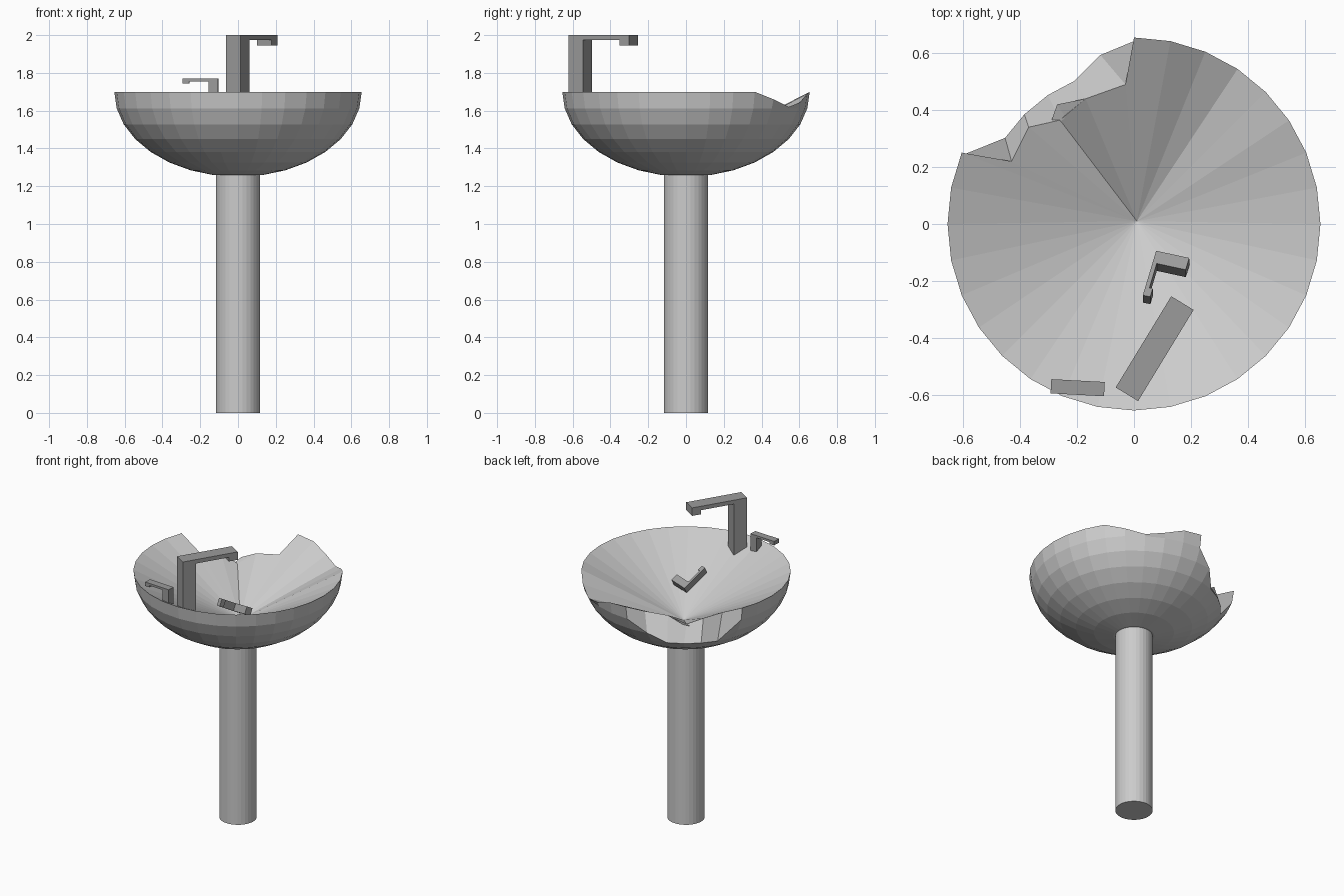
import bpy, bmesh
from math import cos, sin, radians
from mathutils import Vector, Matrix

if "Cube" in bpy.data.objects:
    bpy.data.objects.remove(bpy.data.objects["Cube"])

N = 32
STEP = radians(11.25)


def finish(name, bm, mat=None):
    bmesh.ops.remove_doubles(bm, verts=bm.verts, dist=0.0005)
    me = bpy.data.meshes.new(name)
    bm.to_mesh(me)
    bm.free()
    ob = bpy.data.objects.new(name, me)
    bpy.context.collection.objects.link(ob)
    if mat:
        me.materials.append(mat)
    return ob


metal = bpy.data.materials.new("dark_metal")
metal.diffuse_color = (0.33, 0.33, 0.33, 1)
metal.use_nodes = True
metal.node_tree.nodes["Principled BSDF"].inputs["Base Color"].default_value = metal.diffuse_color

# pedestal
bm = bmesh.new()
bmesh.ops.create_cone(bm, cap_ends=True, segments=N, radius1=0.117, radius2=0.117,
                      depth=1.27, matrix=Matrix.Translation((0, 0, 0.635)))
finish("pedestal", bm)

# bowl: half ellipsoid outside, shallow cone inside, with a chipped rim
sag = {4: 1.66, 5: 1.62, 6: 1.645, 7: 1.69}
broken = {9: (2, (-.03, .49, 1.615)), 10: (3, (-.17, .44, 1.605)),
          11: (3, (-.26, .365, 1.54)), 12: (3, (-.37, .34, 1.60)),
          13: (3, (-.43, .22, 1.61))}


def bowl_point(j, k):
    if j in broken:
        cut, inner = broken[j]
        if k == 0:
            return Vector(inner)
        k = max(k, cut)
    a = k * STEP
    r = 0.655 * cos(a)
    z = 1.7 - 0.45 * sin(a)
    if k == 0:
        z = sag.get(j, z)
    return Vector((r * cos(j * STEP), r * sin(j * STEP), z))


bm = bmesh.new()
grid = [[bm.verts.new(bowl_point(j, k)) for k in range(8)] for j in range(N)]
apex = bm.verts.new((0.01, 0.01, 1.36))
for j in range(N):
    a, b = grid[j], grid[(j + 1) % N]
    bm.faces.new((apex, a[0], b[0]))
    for k in range(7):
        bm.faces.new((a[k], a[k + 1], b[k + 1], b[k]))
bm.faces.new([grid[j][7] for j in reversed(range(N))])
finish("bowl", bm)

# loose shard on the broken edge
bm = bmesh.new()
p = [bm.verts.new(c) for c in ((-.17, .44, 1.605), (-.27, .42, 1.56),
                               (-.305, .32, 1.51), (-.24, .375, 1.55))]
bm.faces.new((p[0], p[1], p[3]))
bm.faces.new((p[1], p[2], p[3]))
finish("bowl_shard", bm)


# bent bar: post, thin arm and turned-down tip, origin at the outer top corner
def bent_bar(name, origin, arm, down, length, post, thick, tip, drop, height, width):
    u = Vector(arm).normalized()
    d = Vector(down)
    d = (d - u * d.dot(u)).normalized()
    w = u.cross(d)
    o = Vector(origin)
    profile = [(0, 0), (length, 0), (length, drop), (length - tip, drop),
               (length - tip, thick), (post, thick), (post, height), (0, height)]
    bm = bmesh.new()
    sides = [[bm.verts.new(o + u * x + d * y + w * s * width / 2) for x, y in profile]
             for s in (-1, 1)]
    bm.faces.new(sides[0])
    bm.faces.new(sides[1][::-1])
    n = len(profile)
    for i in range(n):
        k = (i + 1) % n
        bm.faces.new((sides[0][i], sides[1][i], sides[1][k], sides[0][k]))
    bmesh.ops.recalc_face_normals(bm, faces=bm.faces)
    finish(name, bm, metal)


bent_bar("faucet", (-.025, -.598, 2), (.195, .32, 0), (0, 0, -1),
         .375, .09, .027, .06, .055, .38, .092)
handle = (.188, .05, .015, .035, .027, .12, .05)
bent_bar("tap_handle", (-.104, -.58, 1.77), (-.188, .01, 0), (0, 0, -1), *handle)
bent_bar("fallen_tap_handle", (.078, -.107, 1.50), (-.045, -.15, .09), (.11, -.02, .013), *handle)
